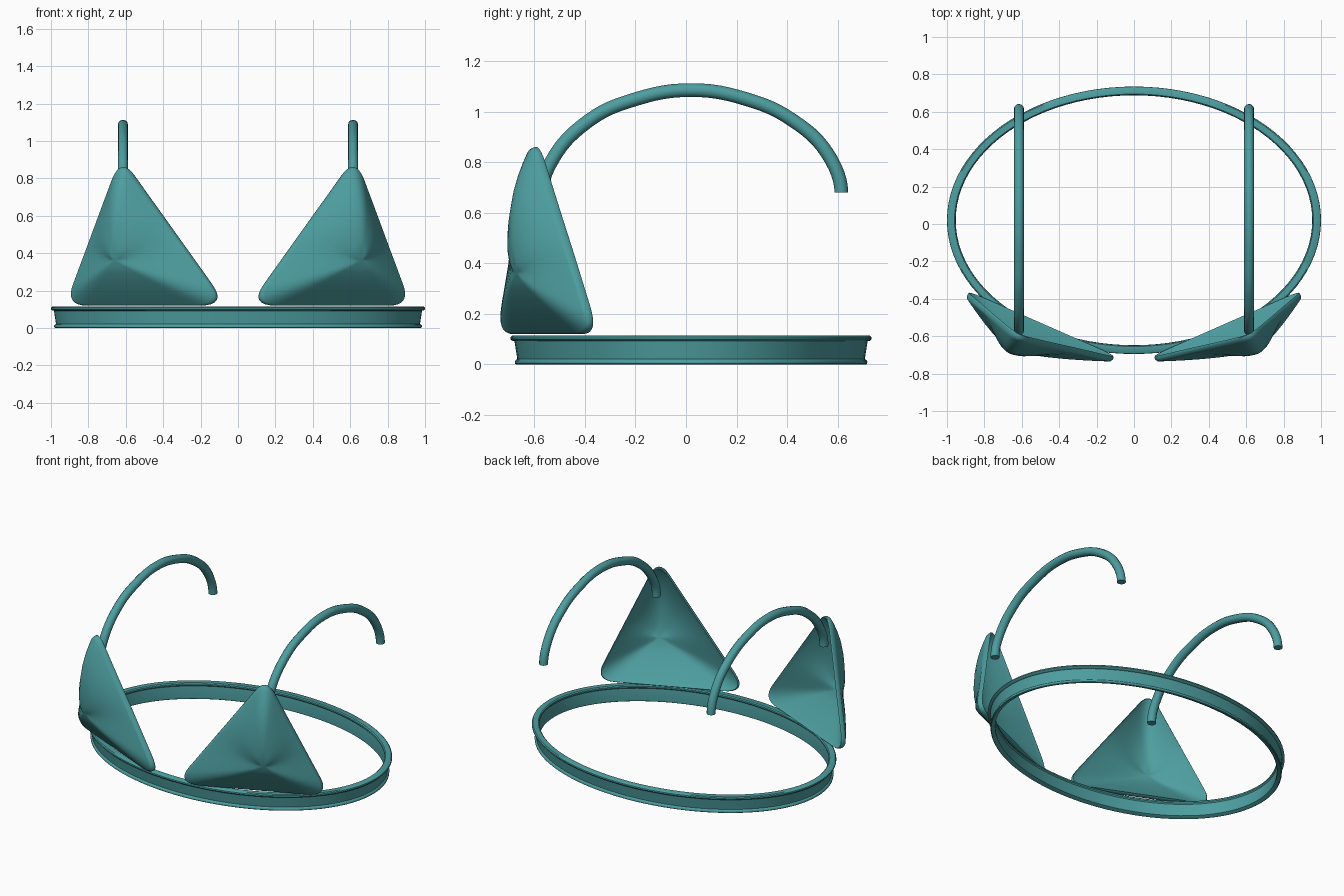
import bpy, math
from mathutils import Vector

if "Cube" in bpy.data.objects:
    bpy.data.objects.remove(bpy.data.objects["Cube"])

teal = bpy.data.materials.new("teal")
teal.diffuse_color = (0.075, 0.34, 0.35, 1)
teal.use_nodes = True
teal.node_tree.nodes["Principled BSDF"].inputs["Base Color"].default_value = teal.diffuse_color


def mesh_object(name, verts, faces, angle):
    me = bpy.data.meshes.new(name)
    me.from_pydata([tuple(v) for v in verts], [], faces)
    me.materials.append(teal)
    ob = bpy.data.objects.new(name, me)
    bpy.context.collection.objects.link(ob)
    bpy.ops.object.select_all(action='DESELECT')
    ob.select_set(True)
    bpy.context.view_layer.objects.active = ob
    bpy.ops.object.shade_smooth_by_angle(angle=math.radians(angle))
    return ob


# Underband: slightly flared elliptical strip with a bead along each edge
profile = [(-.035, .004), (-.022, 0), (-.018, .003), (-.017, .011), (-.021, .018),
           (-.027, .021), (-.016, .092), (-.006, .094), (0, .101), (-.001, .109),
           (-.007, .114), (-.040, .114), (-.046, .108), (-.046, .099), (-.040, .092),
           (-.047, .022), (-.046, .010)]
N, P = 96, len(profile)
verts, faces = [], []
for i in range(N):
    a = 2 * math.pi * i / N
    for off, z in profile:
        verts.append(((1 + off) * math.cos(a), .02 + (.715 + off) * math.sin(a), z))
    for j in range(P):
        k, n = (j + 1) % P, (i + 1) % N
        faces.append((i * P + j, n * P + j, n * P + k, i * P + k))
mesh_object("underband", verts, faces, 40)


# Cups: rounded triangles on a tilted plane, domed forward, as thin shells
def rounded_outline(corners, cuts, arc=8, side=10):
    fillets = []
    for i, v in enumerate(corners):
        p = v + (corners[i - 1] - v).normalized() * cuts[i]
        q = v + (corners[(i + 1) % 3] - v).normalized() * cuts[i]
        fillets.append([p * (1 - t) ** 2 + v * 2 * t * (1 - t) + q * t * t
                        for t in (k / arc for k in range(arc + 1))])
    pts = []
    for i, f in enumerate(fillets):
        pts += f
        nxt = fillets[(i + 1) % 3][0]
        pts += [f[-1].lerp(nxt, k / side) for k in range(1, side)]
    return pts


outline = rounded_outline([Vector((.06, .12)), Vector((.922, .12)), Vector((.626, .913))],
                          [.14, .12, .12])
centre = Vector((.60, .38))
normal = Vector((.40, -.907, -.13)).normalized()


def cup_point(edge, r, shift):
    p = centre.lerp(edge, r)
    base = Vector((p.x, -.767 + .44 * p.x - .144 * (p.y - .15), p.y))
    d = (edge - centre).normalized()
    power = 1.3 + 1.3 * max(0, d.y) ** 2      # fuller towards the apex
    soft = math.sqrt(r * r + .02) - .01
    return base + normal * (.145 * (1 - min(1, soft) ** power) + shift)


def build_cup(name, s):
    front = [.12, .25, .4, .55, .7, .82, .91, .96, .985]
    layers = [(r, .015) for r in front] + [(.997, .008), (1, 0), (.997, -.010), (.985, -.017)]
    layers += [(r, -.015) for r in reversed(front[:-1])]
    n = len(outline)
    vs = [cup_point(e, r, sh) for r, sh in layers for e in outline]
    fs = []
    for l in range(len(layers) - 1):
        for i in range(n):
            k = (i + 1) % n
            fs.append((l * n + i, l * n + k, (l + 1) * n + k, (l + 1) * n + i))
    # close both sides at the peak
    for l, sh, flip in ((0, .015, True), (len(layers) - 1, -.015, False)):
        vs.append(cup_point(outline[0], 0, sh))
        for i in range(n):
            f = (l * n + i, l * n + (i + 1) % n, len(vs) - 1)
            fs.append(f[::-1] if flip else f)
    if s > 0:
        fs = [f[::-1] for f in fs]
    vs = [(s * v.x, v.y, v.z) for v in vs]
    ob = mesh_object(name, vs, fs, 50)
    # make the normals consistently outward
    bpy.ops.object.mode_set(mode='EDIT')
    bpy.ops.mesh.select_all(action='SELECT')
    bpy.ops.mesh.normals_make_consistent(inside=False)
    bpy.ops.object.mode_set(mode='OBJECT')
    return ob


# Shoulder straps: round tubes arching from front to back
path = [(-.568, .68), (-.535, .80), (-.385, .965), (-.2, 1.05), (.02, 1.086),
        (.24, 1.05), (.42, .968), (.56, .835), (.615, .68)]


def build_strap(name, x):
    cu = bpy.data.curves.new(name, 'CURVE')
    cu.dimensions = '3D'
    cu.bevel_depth, cu.bevel_resolution = .027, 4
    cu.resolution_u, cu.use_fill_caps = 6, True
    sp = cu.splines.new('BEZIER')
    sp.bezier_points.add(len(path) - 1)
    for bp, (y, z) in zip(sp.bezier_points, path):
        bp.co = (x, y, z)
        bp.handle_left_type = bp.handle_right_type = 'AUTO'
    # both ends point straight down
    for i in (0, -1):
        bp = sp.bezier_points[i]
        bp.handle_left_type = bp.handle_right_type = 'FREE'
        bp.handle_left = bp.handle_right = (x, path[i][0], path[i][1] + .05)
        other = (x, path[i][0], path[i][1] - .05)
        if i == 0:
            bp.handle_left = other
        else:
            bp.handle_right = other
    cu.materials.append(teal)
    ob = bpy.data.objects.new(name, cu)
    bpy.context.collection.objects.link(ob)
    bpy.ops.object.select_all(action='DESELECT')
    ob.select_set(True)
    bpy.context.view_layer.objects.active = ob
    bpy.ops.object.convert(target='MESH')
    bpy.ops.object.shade_smooth_by_angle(angle=math.radians(40))


for side, s in (("left", -1), ("right", 1)):
    build_cup(side + "_cup", s)
    build_strap(side + "_strap", s * .615)
